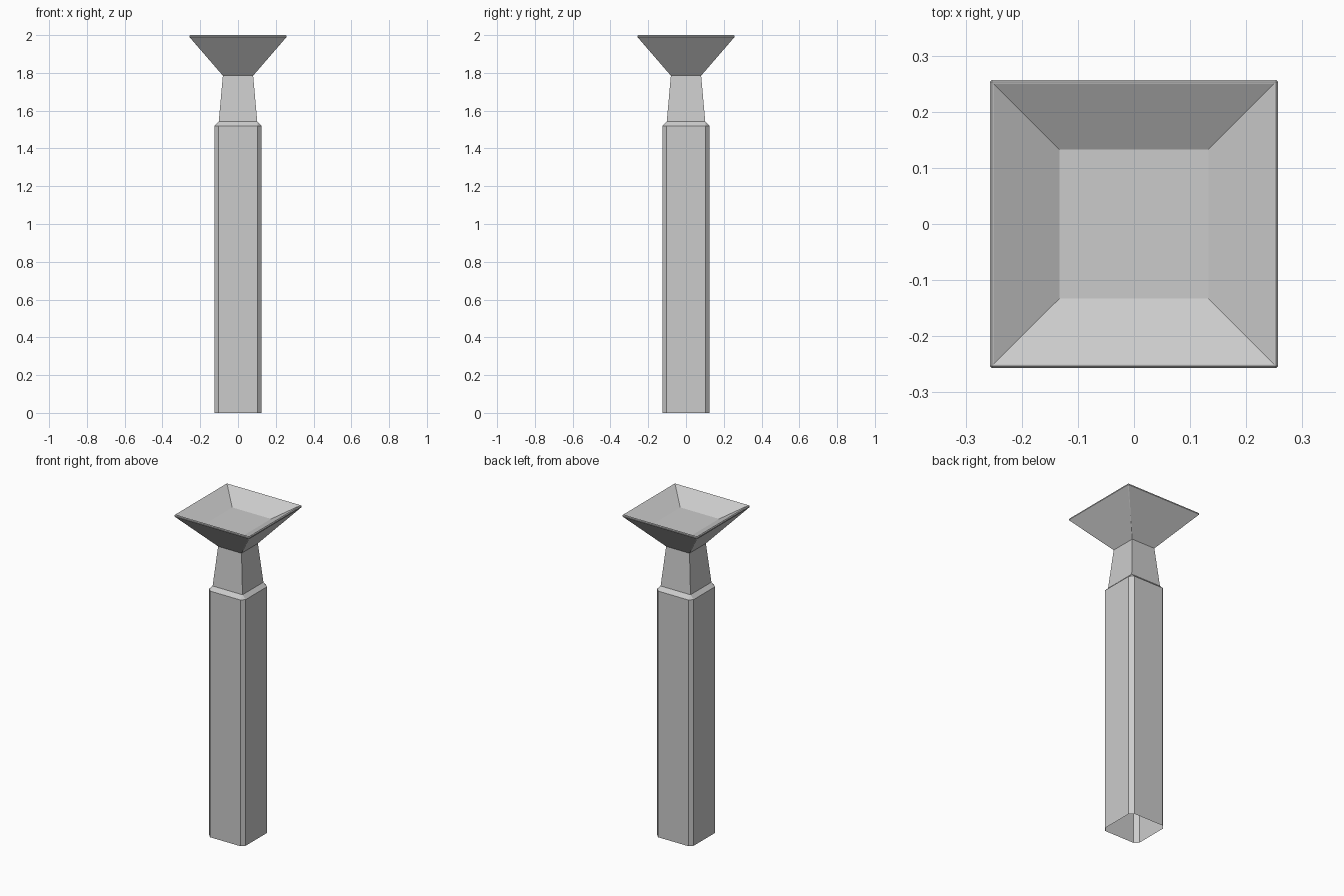
import bpy, bmesh

if "Cube" in bpy.data.objects:
    bpy.data.objects.remove(bpy.data.objects["Cube"])


def ring(half, cut, z):
    # square outline with its corners cut off
    a, b = half, half - cut
    return [(x, y, z) for x, y in [(b, -a), (a, -b), (a, b), (b, a),
                                   (-b, a), (-a, b), (-a, -b), (-b, -a)]]


def loft(name, sections, cap_end=False):
    bm = bmesh.new()
    loops = [[bm.verts.new(p) for p in ring(*s)] for s in sections]
    for lo, hi in zip(loops, loops[1:]):
        for i in range(8):
            j = (i + 1) % 8
            bm.faces.new((lo[i], lo[j], hi[j], hi[i]))
    if cap_end:
        bm.faces.new(loops[-1])
    # uncut corners collapse to a single point
    bmesh.ops.remove_doubles(bm, verts=bm.verts, dist=0.0005)
    mesh = bpy.data.meshes.new(name)
    bm.to_mesh(mesh)
    bm.free()
    obj = bpy.data.objects.new(name, mesh)
    bpy.context.collection.objects.link(obj)
    return obj


# Chamfered post, open underneath, with sloped shoulder and tapering neck
loft("post", [(0.125, 0.022, 0), (0.125, 0.022, 1.52),
              (0.102, 0, 1.543), (0.08, 0, 1.785)])

# Flared square dish with a thin bevelled rim and a sunken floor
loft("dish", [(0.08, 0, 1.785), (0.257, 0.004, 1.99), (0.257, 0.004, 1.996),
              (0.253, 0, 2.0), (0.25, 0, 2.0), (0.133, 0, 1.93)], cap_end=True)
